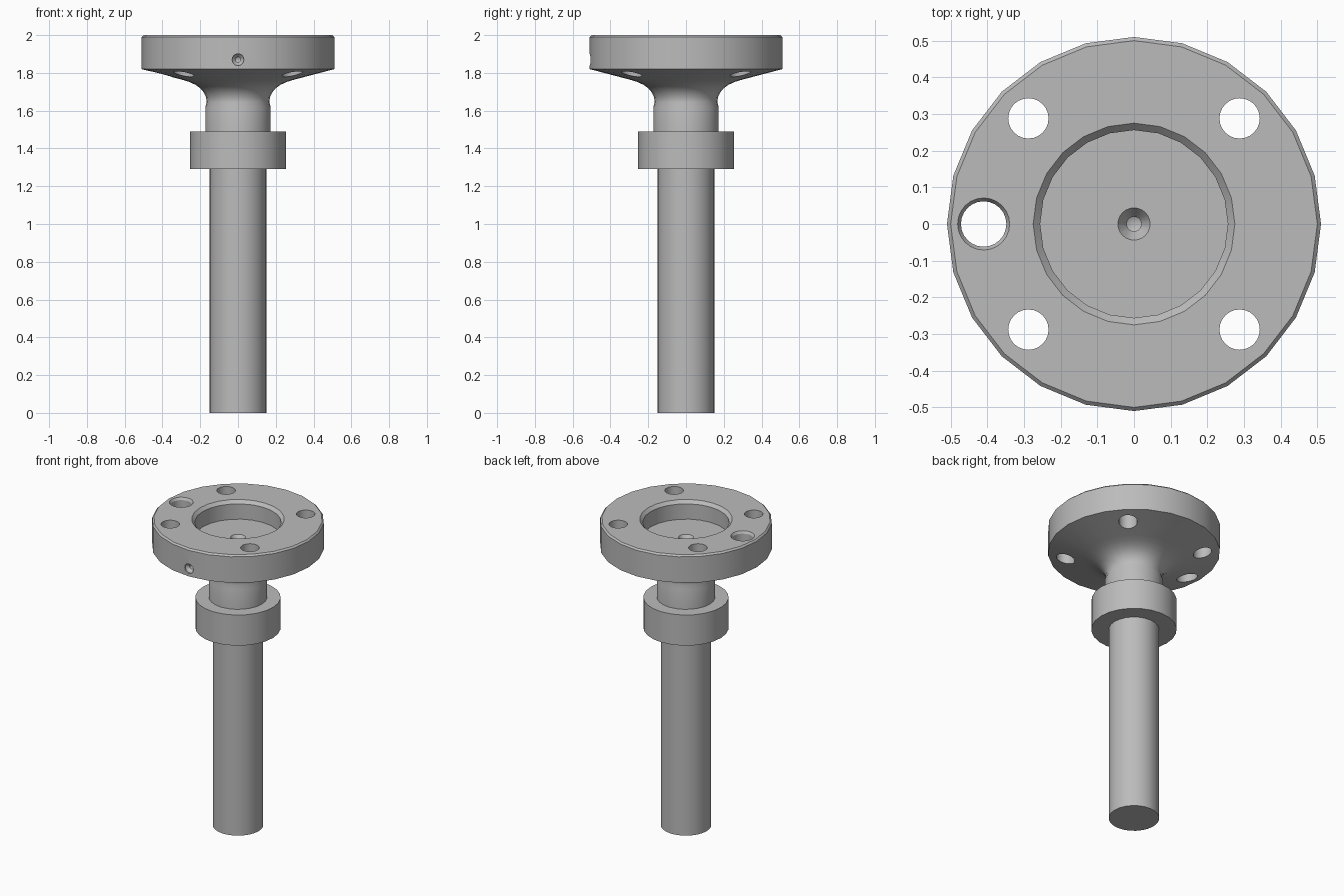
import bpy
import bmesh
import math
from mathutils import Matrix, Vector

cube = bpy.data.objects.get("Cube")
if cube:
    bpy.data.objects.remove(cube, do_unlink=True)

SIDES = 24

steel = bpy.data.materials.new("grey_steel")
steel.use_nodes = True
grey = (0.5, 0.5, 0.5, 1)
steel.diffuse_color = grey
steel.node_tree.nodes["Principled BSDF"].inputs["Base Color"].default_value = grey


def lathe(bm, profile, matrix=Matrix()):
    """Revolve (radius, height) points about z; zero radius closes the end."""
    rings = []
    for r, z in profile:
        count = SIDES if r > 0 else 1
        angles = [2 * math.pi * i / SIDES for i in range(count)]
        rings.append([bm.verts.new(matrix @ Vector((r * math.cos(a), r * math.sin(a), z)))
                      for a in angles])
    for low, high in zip(rings, rings[1:]):
        if len(low) == 1:
            bm.faces.new(high)
        elif len(high) == 1 and profile[rings.index(low)][1] == high[0].co.z:
            bm.faces.new(low)
        else:
            for i in range(SIDES):
                j = (i + 1) % SIDES
                if len(high) == 1:
                    bm.faces.new((low[i], low[j], high[0]))
                else:
                    bm.faces.new((low[i], low[j], high[j], high[i]))


def make_object(name, bm):
    loose = [v for v in bm.verts if not v.link_faces]
    bmesh.ops.delete(bm, geom=loose, context='VERTS')
    bmesh.ops.recalc_face_normals(bm, faces=bm.faces)
    mesh = bpy.data.meshes.new(name)
    bm.to_mesh(mesh)
    bm.free()
    obj = bpy.data.objects.new(name, mesh)
    bpy.context.collection.objects.link(obj)
    mesh.materials.append(steel)
    return obj


def turned_part(name, profile):
    bm = bmesh.new()
    lathe(bm, profile)
    return make_object(name, bm)


# Plain turned parts
shaft = turned_part("shaft", [(0, 0), (0.15, 0), (0.15, 1.4), (0, 1.4)])
collar = turned_part("collar", [(0, 1.29), (0.253, 1.29), (0.253, 1.49), (0, 1.49)])

# Flange with filleted neck and recessed top
flange = turned_part("flange", [
    (0, 1.45), (0.173, 1.45), (0.173, 1.62), (0.166, 1.645), (0.169, 1.67),
    (0.18, 1.695), (0.198, 1.717), (0.225, 1.737), (0.26, 1.753), (0.3, 1.765),
    (0.51, 1.82), (0.51, 1.99), (0.5, 2.0),
    (0.275, 2.0), (0.256, 1.98), (0.256, 1.88), (0, 1.88)])

# Drill shapes for the bolt holes, dowel hole and centre marks
bm = bmesh.new()
for sx in (-1, 1):
    for sy in (-1, 1):
        lathe(bm, [(0, 1.6), (0.055, 1.6), (0.055, 2.1), (0, 2.1)],
              Matrix.Translation((sx * 0.288, sy * 0.288, 0)))
lathe(bm, [(0, 1.6), (0.062, 1.6), (0.062, 1.985), (0.071, 2.0), (0.071, 2.1), (0, 2.1)],
      Matrix.Translation((-0.41, 0, 0)))
centre_drill = [(0, 0.05), (0.044, 0.05), (0.044, 0), (0.02, -0.035), (0.02, -0.08), (0, -0.09)]
lathe(bm, centre_drill, Matrix.Translation((0, 0, 1.88)))
side_drill = [(0, 0.05), (0.031, 0.05), (0.031, -0.012), (0.014, -0.03), (0.014, -0.08), (0, -0.09)]
lathe(bm, side_drill,
      Matrix.Translation((0, -0.51, 1.87)) @ Matrix.Rotation(math.pi / 2, 4, 'X'))
drills = make_object("drills", bm)
drills.hide_render = True

cut = flange.modifiers.new("holes", 'BOOLEAN')
cut.operation = 'DIFFERENCE'
cut.solver = 'EXACT'
cut.object = drills
bpy.context.view_layer.objects.active = flange
bpy.ops.object.modifier_apply(modifier=cut.name)
bpy.data.objects.remove(drills, do_unlink=True)

# Smooth the round walls, keep the machined edges crisp
bpy.ops.object.select_all(action='DESELECT')
for part in (shaft, collar, flange):
    part.select_set(True)
bpy.context.view_layer.objects.active = flange
bpy.ops.object.shade_smooth_by_angle(angle=math.radians(30))
